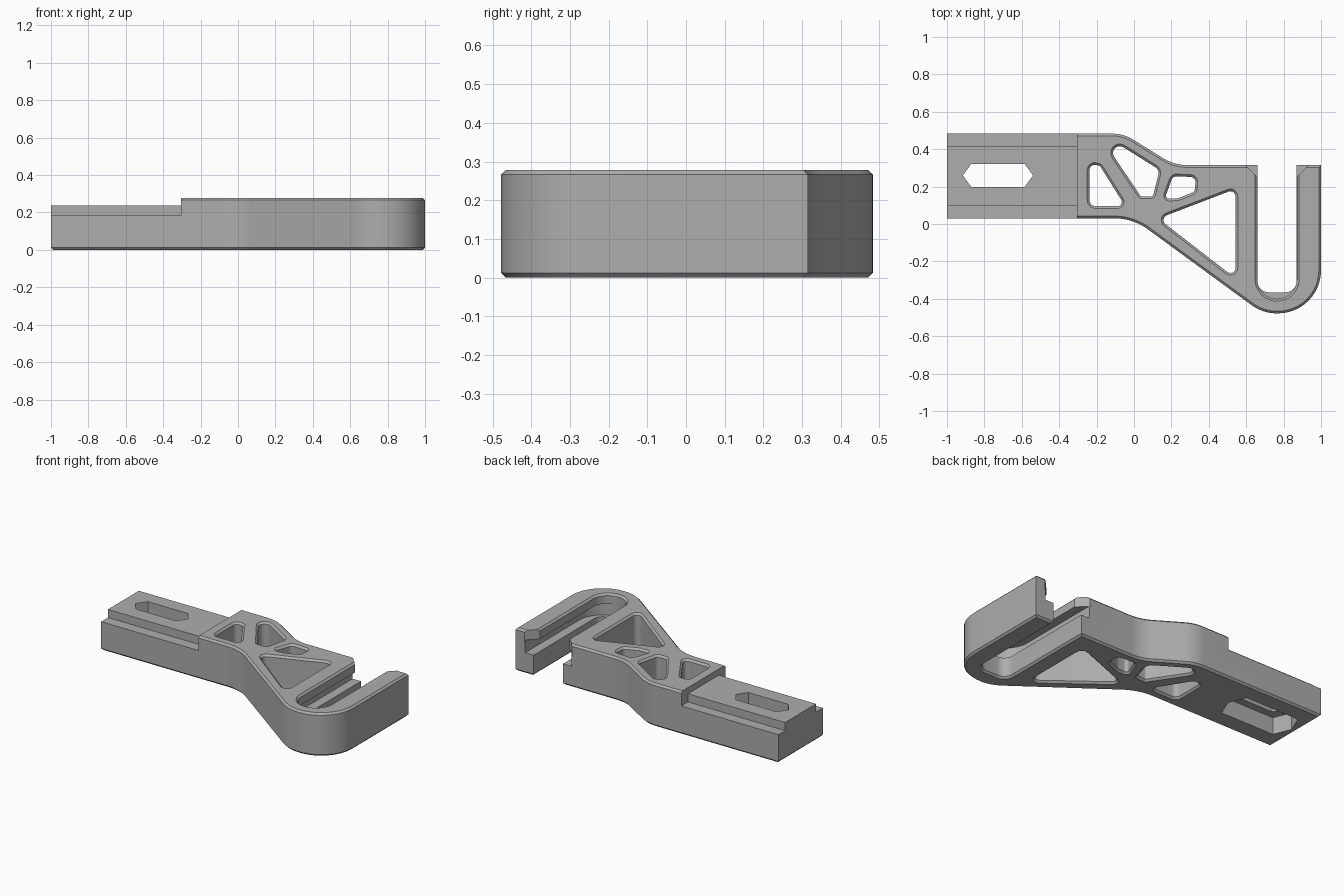
import bpy, bmesh, math
from mathutils import Vector

cube = bpy.data.objects.get("Cube")
if cube:
    bpy.data.objects.remove(cube, do_unlink=True)

H = 0.278       # full height
CH = 0.012      # edge chamfer

grey = bpy.data.materials.new("plain grey")
grey.use_nodes = True
COLOUR = (0.42, 0.42, 0.42, 1)
grey.diffuse_color = COLOUR
grey.node_tree.nodes["Principled BSDF"].inputs["Base Color"].default_value = COLOUR


def rounded(corners, steps=8):
    """Turn (x, y, radius) corners into a filleted closed outline."""
    pts = []
    n = len(corners)
    for i, (x, y, r) in enumerate(corners):
        p = Vector((x, y))
        if r == 0:
            pts.append(p)
            continue
        a = (Vector(corners[i - 1][:2]) - p).normalized()
        b = (Vector(corners[(i + 1) % n][:2]) - p).normalized()
        half = a.angle(b) / 2
        centre = p + (a + b).normalized() * (r / math.sin(half))
        start = p + a * (r / math.tan(half)) - centre
        end = p + b * (r / math.tan(half)) - centre
        sweep = start.angle_signed(end)
        for k in range(steps + 1):
            t = -sweep * k / steps
            c, s = math.cos(t), math.sin(t)
            pts.append(centre + Vector((c * start.x - s * start.y, s * start.x + c * start.y)))
    return pts


def inset(pts, d):
    """Mitred inset of a counter-clockwise outline; negative values grow it."""
    out = []
    for i, p in enumerate(pts):
        a = (p - pts[i - 1]).normalized()
        b = (pts[(i + 1) % len(pts)] - p).normalized()
        na, nb = Vector((-a.y, a.x)), Vector((-b.y, b.x))
        out.append(p + (na + nb) * (d / (1 + na.dot(nb))))
    return out


def loft(name, pts, layers):
    """Solid from one outline stacked at (height, inset) layers."""
    if sum(pts[i - 1].x * p.y - pts[i - 1].y * p.x for i, p in enumerate(pts)) < 0:
        pts = pts[::-1]
    bm = bmesh.new()
    rings = [[bm.verts.new((p.x, p.y, z)) for p in inset(pts, d)] for z, d in layers]
    for low, high in zip(rings, rings[1:]):
        for i in range(len(pts)):
            bm.faces.new((low[i - 1], low[i], high[i], high[i - 1]))
    bm.faces.new(rings[0][::-1])
    bm.faces.new(rings[-1])
    mesh = bpy.data.meshes.new(name)
    bm.to_mesh(mesh)
    bm.free()
    mesh.materials.append(grey)
    ob = bpy.data.objects.new(name, mesh)
    bpy.context.collection.objects.link(ob)
    return ob


def prism(name, corners, z0, z1):
    return loft(name, [Vector(c) for c in corners], [(z0, 0), (z1, 0)])


def box(x0, x1, y0, y1):
    return [(x0, y0), (x1, y0), (x1, y1), (x0, y1)]


def slot(x0, x1, end, r):
    return rounded([(x0, 0.4, 0), (x0, end, r), (x1, end, r), (x1, 0.4, 0)], 12)


def hexagon(grow):
    x0, x1, y0, y1 = -0.915 - grow, -0.54 + grow, 0.198 - grow, 0.322 + grow
    ym = (y0 + y1) / 2
    return [(x0, ym), (x0 + 0.045, y0), (x1 - 0.045, y0), (x1, ym), (x1 - 0.045, y1), (x0 + 0.045, y1)]


# Main plate: tongue, shoulder, slot and hooked arm, with chamfered rims
body = [(-1, 0.03, 0), (-1, 0.483, 0), (-0.055, 0.483, 0.22), (0.215, 0.315, 0.25),
        (0.66, 0.315, 0), (0.66, -0.365, 0.06), (0.87, -0.365, 0.06), (0.87, 0.315, 0),
        (1, 0.315, 0), (1, -0.478, 0.23), (0.689, -0.478, 0.23), (-0.006, 0.03, 0.3)]
bracket = loft("hook_bracket", rounded(body, 12), [(0, CH), (CH, 0), (H - CH, 0), (H, CH)])

# Lightening windows, flared at both rims
windows = [
    [(-0.25, 0.083, 0.045), (-0.25, 0.337, 0.04), (-0.175, 0.322, 0.03), (-0.025, 0.083, 0.035)],
    [(-0.241, 0.54, 0.048), (0.15, 0.295, 0.05), (0.11, 0.135, 0.03), (0.03, 0.135, 0.03)],
    [(0.145, 0.12, 0.03), (0.2, 0.268, 0.04), (0.345, 0.262, 0.04), (0.335, 0.165, 0.03),
     (0.24, 0.126, 0.05)],
    [(0.105, 0.033, 0.04), (0.555, 0.205, 0.04), (0.555, -0.315, 0.04)],
]
cutters = [loft("window_cut", rounded(w), [(-CH, -CH), (CH, CH), (H - CH, CH), (H + CH, -CH)])
           for w in windows]

cutters += [
    # Stepped tongue
    prism("tongue_top_cut", box(-1.1, -0.305, -0.1, 0.6), 0.238, 0.4),
    prism("front_step_cut", box(-1.1, -0.305, -0.1, 0.1), 0.185, 0.4),
    prism("back_step_cut", box(-1.1, -0.305, 0.415, 0.6), 0.185, 0.4),
    # Elongated bolt hole with recess underneath
    prism("bolt_hole_cut", hexagon(0), -0.1, 0.4),
    prism("bolt_recess_cut", hexagon(0.05), -0.1, 0.11),
    # Undercut slot between body and arm
    loft("slot_top_cut", slot(0.6595, 0.8705, -0.4, 0.105),
         [(0.135, 0), (H - CH, 0), (H + CH, -2 * CH)]),
    loft("slot_groove_cut", slot(0.6, 0.93, -0.405, 0.164), [(0.135, 0), (0.215, 0)]),
    # Clipped lip corners at the slot mouth
    prism("left_lip_cut", [(0.595, 0.316), (0.662, 0.249), (0.7, 0.249), (0.7, 0.4), (0.595, 0.4)], 0.2, 0.4),
    prism("right_lip_cut", [(0.935, 0.316), (0.868, 0.249), (0.83, 0.249), (0.83, 0.4), (0.935, 0.4)], 0.2, 0.4),
]
bpy.context.view_layer.objects.active = bracket
bracket.select_set(True)
for cutter in cutters:
    cutter.hide_render = True
    mod = bracket.modifiers.new(cutter.name, "BOOLEAN")
    mod.operation = "DIFFERENCE"
    mod.solver = "EXACT"
    mod.object = cutter
    bpy.ops.object.modifier_apply(modifier=mod.name)
    bpy.data.objects.remove(cutter, do_unlink=True)

bpy.ops.object.shade_smooth_by_angle(angle=math.radians(25))
